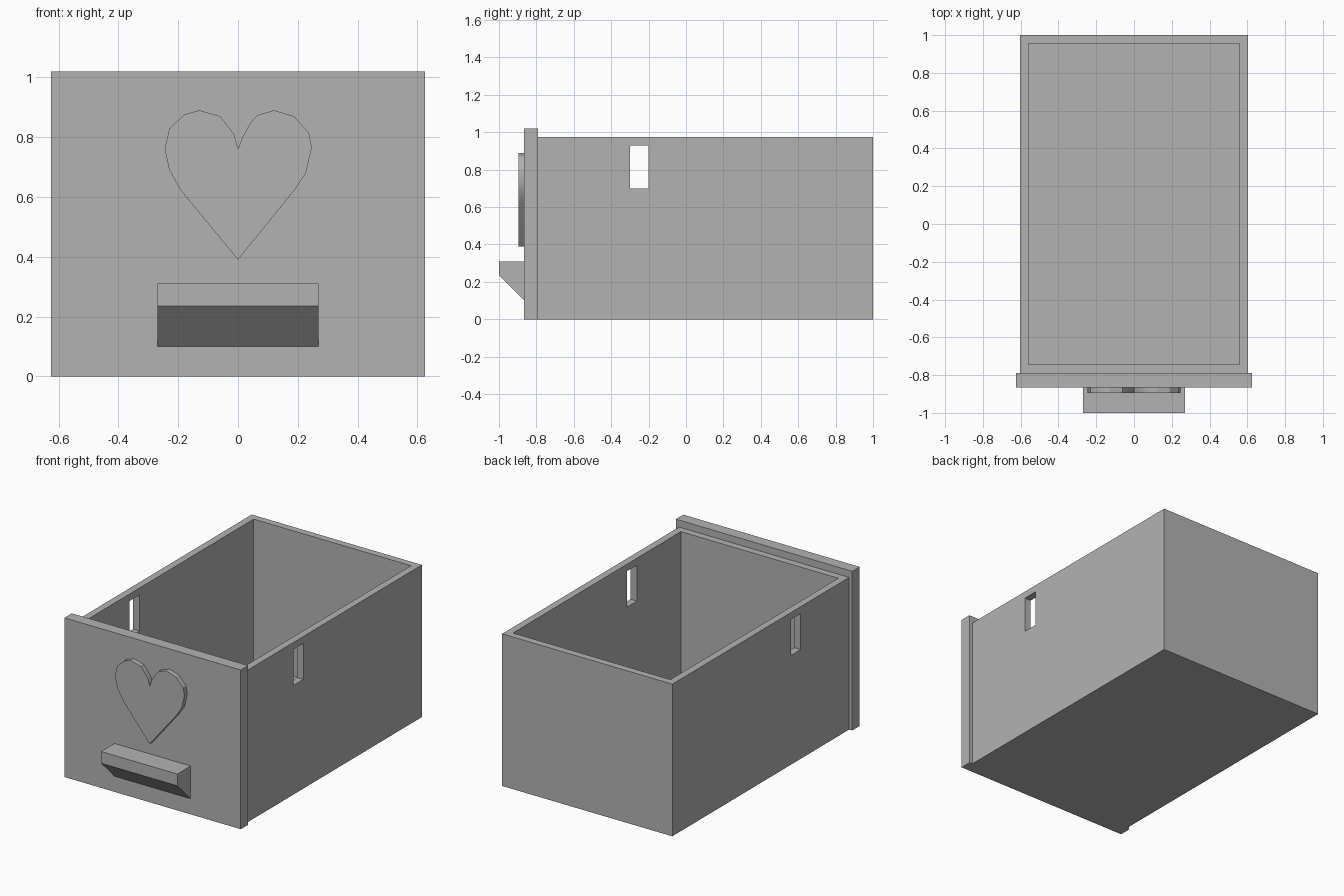
import bpy
import bmesh
from mathutils import Vector

cube = bpy.data.objects.get("Cube")
if cube:
    bpy.data.objects.remove(cube, do_unlink=True)

grey = bpy.data.materials.new("plain_grey")
grey.use_nodes = True
COLOUR = (0.45, 0.45, 0.45, 1)
grey.diffuse_color = COLOUR
grey.node_tree.nodes["Principled BSDF"].inputs["Base Color"].default_value = COLOUR


def prism(name, outline, sweep):
    """Extrude a flat outline along the sweep vector."""
    bm = bmesh.new()
    face = bm.faces.new([bm.verts.new(p) for p in outline])
    top = bmesh.ops.extrude_face_region(bm, geom=[face], use_keep_orig=True)["geom"]
    moved = [v for v in top if isinstance(v, bmesh.types.BMVert)]
    bmesh.ops.translate(bm, verts=moved, vec=Vector(sweep))
    bmesh.ops.recalc_face_normals(bm, faces=bm.faces[:])
    mesh = bpy.data.meshes.new(name)
    bm.to_mesh(mesh)
    bm.free()
    mesh.materials.append(grey)
    obj = bpy.data.objects.new(name, mesh)
    bpy.context.collection.objects.link(obj)
    return obj


def block(name, x, y, z):
    """Box from (low, high) ranges."""
    base = [(x[0], y[0], z[0]), (x[1], y[0], z[0]), (x[1], y[1], z[0]), (x[0], y[1], z[0])]
    return prism(name, base, (0, 0, z[1] - z[0]))


def cut(target, cutter):
    mod = target.modifiers.new(cutter.name, "BOOLEAN")
    mod.operation = "DIFFERENCE"
    mod.solver = "EXACT"
    mod.object = cutter
    cutter.hide_render = True
    cutter.hide_set(True)


# Open drawer box with a slot through both side walls
WALL = 0.045
BACK_OF_FRONT = -0.79
box = block("drawer_box", (-0.603, 0.603), (BACK_OF_FRONT, 1), (0, 0.975))
cut(box, block("cavity_cutter", (-0.603 + WALL, 0.603 - WALL),
               (BACK_OF_FRONT + WALL, 1 - WALL), (WALL, 1.2)))
cut(box, block("slot_cutter", (-0.8, 0.8), (-0.3, -0.2), (0.7, 0.93)))

# Bake the cuts and discard the cutters
bpy.context.view_layer.update()
evaluated = box.evaluated_get(bpy.context.evaluated_depsgraph_get())
box_mesh = bpy.data.meshes.new_from_object(evaluated)
cutters = [m.object for m in box.modifiers]
box.modifiers.clear()
box.data = box_mesh
for c in cutters:
    bpy.data.objects.remove(c, do_unlink=True)

# Overhanging front panel
FACE = -0.865
block("front_panel", (-0.625, 0.625), (FACE, BACK_OF_FRONT), (0, 1.02))

# Handle with a sloping underside
profile = [(FACE, 0.10), (FACE, 0.31), (-1, 0.31), (-1, 0.235)]
prism("handle", [(-0.27, y, z) for y, z in profile], (0.54, 0, 0))

# Raised heart, slightly uneven between its two lobes
heart_outline = [
    (0, 0.39), (0.187, 0.62), (0.227, 0.68), (0.247, 0.765), (0.237, 0.815),
    (0.187, 0.87), (0.12, 0.89), (0.065, 0.873), (0.043, 0.85), (0.015, 0.80),
    (0, 0.76), (-0.013, 0.81), (-0.06, 0.87), (-0.13, 0.89), (-0.18, 0.875),
    (-0.23, 0.828), (-0.245, 0.76), (-0.23, 0.69), (-0.19, 0.62)]
heart = prism("heart", [(x, FACE, z) for x, z in heart_outline], (0, -0.03, 0))
bpy.ops.object.select_all(action="DESELECT")
heart.select_set(True)
bpy.context.view_layer.objects.active = heart
bpy.ops.object.shade_smooth_by_angle()
